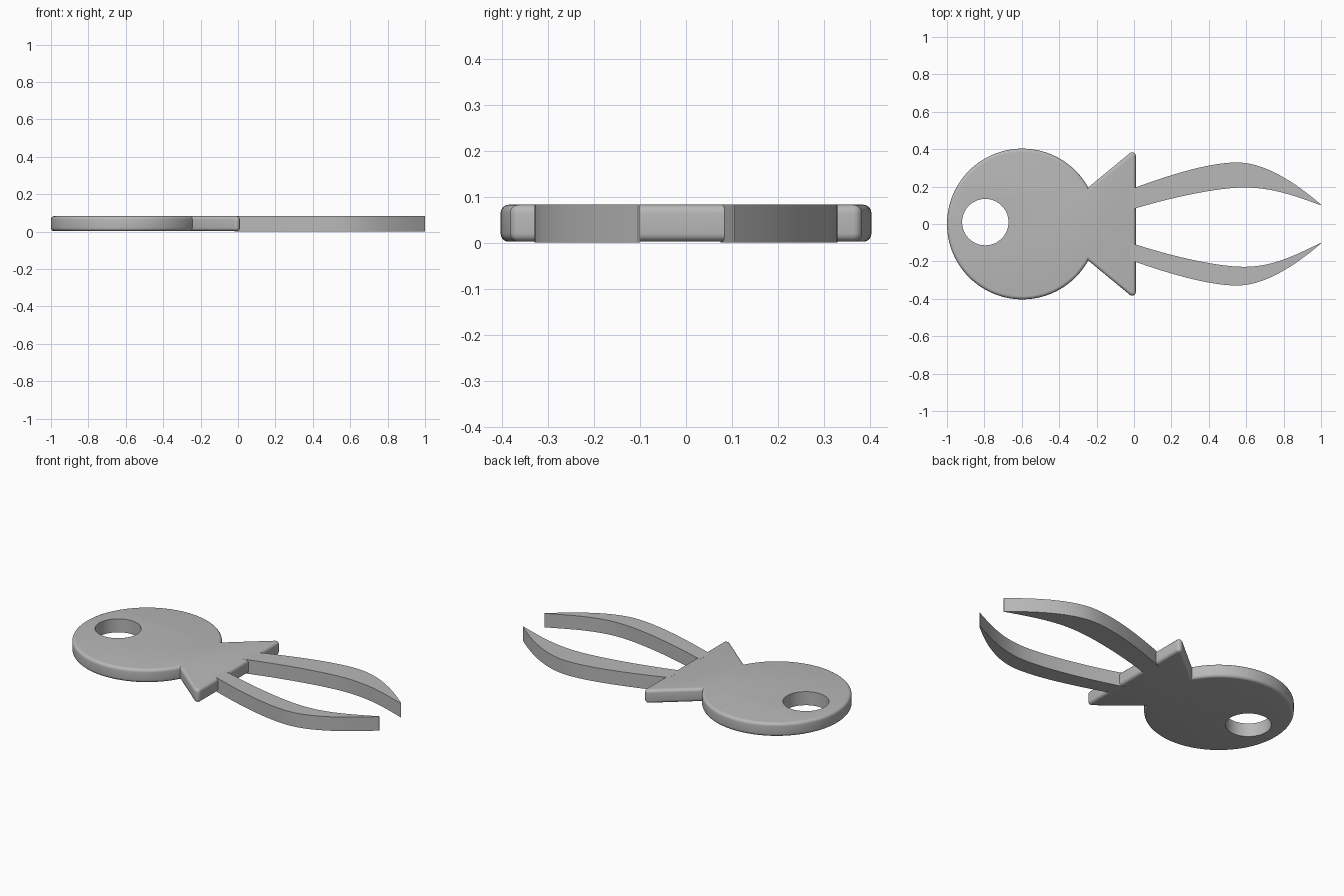
import bpy, bmesh, math
from mathutils import Vector
from mathutils.geometry import interpolate_bezier

if "Cube" in bpy.data.objects:
    bpy.data.objects.remove(bpy.data.objects["Cube"])

TOP = 0.083
grey = bpy.data.materials.new("plain_grey")
grey.use_nodes = True
grey.diffuse_color = (0.48, 0.48, 0.48, 1)
grey.node_tree.nodes["Principled BSDF"].inputs["Base Color"].default_value = grey.diffuse_color


def arc(cx, cy, r, a0, a1, n):
    angles = [math.radians(a0 + (a1 - a0) * i / n) for i in range(n + 1)]
    return [(cx + r * math.cos(a), cy + r * math.sin(a)) for a in angles]


def prism(name, outline, z0, z1, rim=0):
    """Extrude a flat outline upward, optionally rounding its upper and lower rims."""
    bm = bmesh.new()
    face = bm.faces.new([bm.verts.new((x, y, z0)) for x, y in outline])
    grown = bmesh.ops.extrude_face_region(bm, geom=[face])["geom"]
    for v in grown:
        if isinstance(v, bmesh.types.BMVert):
            v.co.z = z1
    bmesh.ops.recalc_face_normals(bm, faces=bm.faces[:])
    if rim:
        edges = [e for e in bm.edges if abs(e.verts[0].co.z - e.verts[1].co.z) < 1e-5]
        bmesh.ops.bevel(bm, geom=edges, offset=rim, segments=5, profile=0.5,
                        affect='EDGES', clamp_overlap=False)
    mesh = bpy.data.meshes.new(name)
    bm.to_mesh(mesh)
    bm.free()
    mesh.materials.append(grey)
    obj = bpy.data.objects.new(name, mesh)
    bpy.context.collection.objects.link(obj)
    return obj


def smooth(obj):
    bpy.ops.object.select_all(action='DESELECT')
    obj.select_set(True)
    bpy.context.view_layer.objects.active = obj
    bpy.ops.object.shade_smooth_by_angle(angle=math.radians(35))


def bow(start, peak_x, peak, tip):
    """Curve that swells to a peak and falls to the tip."""
    a, p, t = Vector((-0.02, start)), Vector((peak_x, peak)), Vector((1, tip))
    lead = a + Vector((0.2, (peak - start) * 0.52))
    tail = t + Vector((-0.14, (peak - tip) * 0.53))
    first = interpolate_bezier(a, lead, p - Vector((0.15, 0)), p, 14)
    second = interpolate_bezier(p, p + Vector((0.15, 0)), tail, t, 14)
    return [tuple(v[:2]) for v in first + second[1:]]


# Round handle joined to a flared collar with rounded tips
outline = (arc(-0.597, 0, 0.403, 29, 331, 80)
           + arc(-0.01, -0.363, 0.02, -128, 0, 6)
           + arc(-0.01, 0.363, 0.02, 0, 128, 6))
body = prism("handle_and_collar", outline, 0.002, TOP - 0.0005, rim=0.018)

# Round hole through the handle
cutter = prism("hole_cutter", arc(-0.795, 0.01, 0.124, 0, 354, 59), -0.1, 0.2)
cutter.hide_render = True
cut = body.modifiers.new("hole", 'BOOLEAN')
cut.operation = 'DIFFERENCE'
cut.solver = 'EXACT'
cut.object = cutter
bpy.context.view_layer.objects.active = body
bpy.ops.object.modifier_apply(modifier=cut.name)
bpy.data.objects.remove(cutter)
smooth(body)

# Two curved jaws tapering to thin tips
for name, side, inner, inner_peak, outer in (("left_jaw", 1, 0.075, 0.195, 0.185),
                                             ("right_jaw", -1, 0.1, 0.229, 0.193)):
    inside = bow(inner, 0.59, inner_peak, 0.1)
    outside = bow(outer, 0.55, 0.329, 0.104)
    loop = [(x, side * y) for x, y in inside + outside[::-1]]
    smooth(prism(name, loop, 0, TOP))
